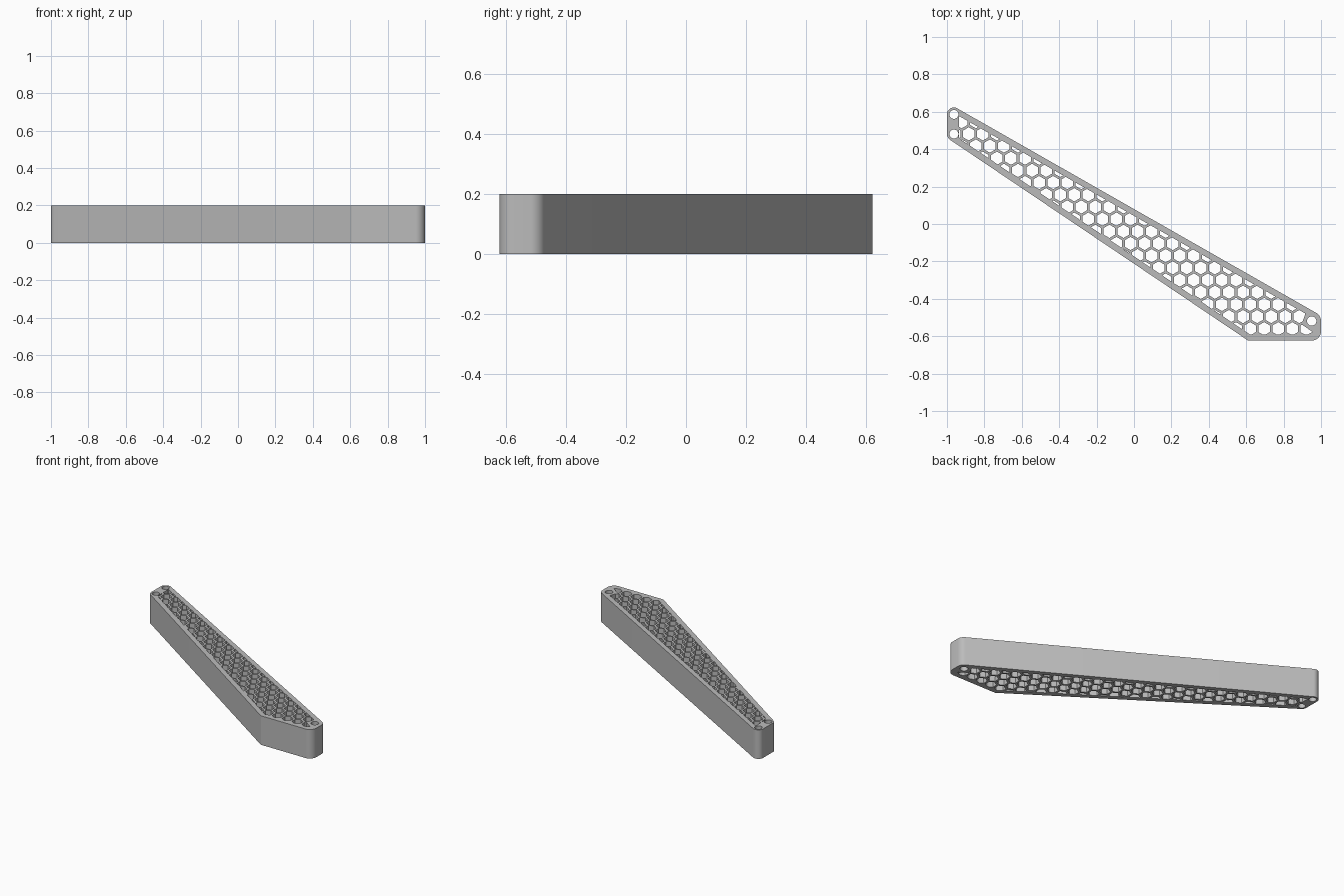
import bpy, bmesh
from math import cos, sin, radians, pi
from mathutils import Vector

cube = bpy.data.objects.get("Cube")
if cube:
    bpy.data.objects.remove(cube, do_unlink=True)

HEIGHT = 0.2
RIM = 0.032
PITCH = 0.0752            # honeycomb spacing
HEX_R = 0.0355            # honeycomb cell radius
ORIGIN = Vector((0.583, -0.495))


def unit(deg):
    return Vector((cos(radians(deg)), sin(radians(deg))))


def arc(centre, r, a, b, n):
    return [centre + r * unit(a + (b - a) * i / n) for i in range(n + 1)]


def clip(poly, normal, limit):
    """Keep the part of a convex polygon where p . normal <= limit."""
    out = []
    for i, p in enumerate(poly):
        q = poly[(i + 1) % len(poly)]
        dp, dq = p.dot(normal) - limit, q.dot(normal) - limit
        if dp <= 0:
            out.append(p)
        if dp * dq < 0:
            out.append(p.lerp(q, dp / (dp - dq)))
    return out


def area(poly):
    return abs(sum(p.cross(poly[i - 1]) for i, p in enumerate(poly))) / 2


# Outer outline: rounded corners around the screw holes, one sharp corner
top_left, low_left = Vector((-0.963, 0.586)), Vector((-0.963, 0.481))
top_right, low_right = Vector((0.95, -0.519)), Vector((0.95, -0.573))
knee = Vector((0.61, -0.623))
UP, LOW = 60.3, 236
outline = (arc(top_right, 0.05, 0, UP, 10) + arc(top_left, 0.037, UP, 180, 16)
           + arc(low_left, 0.037, 180, LOW, 8) + [knee]
           + arc(low_right, 0.05, 270, 360, 12))

# Inner limits of the honeycomb
limits = [(unit(UP), top_right.dot(unit(UP)) + 0.05 - RIM),
          (unit(LOW), knee.dot(unit(LOW)) - RIM),
          (unit(180), 0.935), (unit(270), 0.592), (unit(0), 0.965)]

# Honeycomb cells, trimmed at the rim and around the right screw hole
loops = [outline]
for row in range(-3, 20):
    for col in range(-26, 10):
        c = ORIGIN + Vector(((col + (row % 2) / 2) * PITCH, row * PITCH * sin(pi / 3)))
        cell = [c + HEX_R * unit(30 + 60 * k) for k in range(6)]
        away = (top_right - c).normalized()
        for normal, limit in limits + [(away, top_right.dot(away) - 0.045)]:
            cell = clip(cell, normal, limit)
        if len(cell) > 2 and area(cell) > 0.00008:
            loops.append(cell)

# Screw holes
for centre, r in ((top_left, 0.024), (low_left, 0.024), (top_right, 0.025)):
    loops.append(arc(centre, r, 0, 345, 23))

# Fill the outline with its holes and give it thickness
curve = bpy.data.curves.new("honeycomb_profile", 'CURVE')
curve.dimensions = '2D'
curve.fill_mode = 'BOTH'
curve.extrude = HEIGHT / 2
for pts in loops:
    spline = curve.splines.new('POLY')
    spline.points.add(len(pts) - 1)
    for sp, p in zip(spline.points, pts):
        sp.co = (p.x, p.y, 0, 1)
    spline.use_cyclic_u = True
helper = bpy.data.objects.new("profile_helper", curve)
bpy.context.collection.objects.link(helper)
deps = bpy.context.evaluated_depsgraph_get()
mesh = bpy.data.meshes.new_from_object(helper.evaluated_get(deps))
bpy.data.objects.remove(helper, do_unlink=True)

bm = bmesh.new()
bm.from_mesh(mesh)
bmesh.ops.remove_doubles(bm, verts=bm.verts, dist=0.00005)
bmesh.ops.translate(bm, verts=bm.verts, vec=(0, 0, HEIGHT / 2))
bmesh.ops.recalc_face_normals(bm, faces=bm.faces)
bm.to_mesh(mesh)
bm.free()

# Grey material
grey = bpy.data.materials.new("plain_grey")
grey.use_nodes = True
colour = (0.5, 0.5, 0.5, 1)
grey.diffuse_color = colour
grey.node_tree.nodes["Principled BSDF"].inputs["Base Color"].default_value = colour
mesh.materials.clear()
mesh.materials.append(grey)

bracket = bpy.data.objects.new("honeycomb_bracket", mesh)
bpy.context.collection.objects.link(bracket)
bpy.ops.object.select_all(action='DESELECT')
bracket.select_set(True)
bpy.context.view_layer.objects.active = bracket
bpy.ops.object.shade_smooth_by_angle(angle=radians(30))
